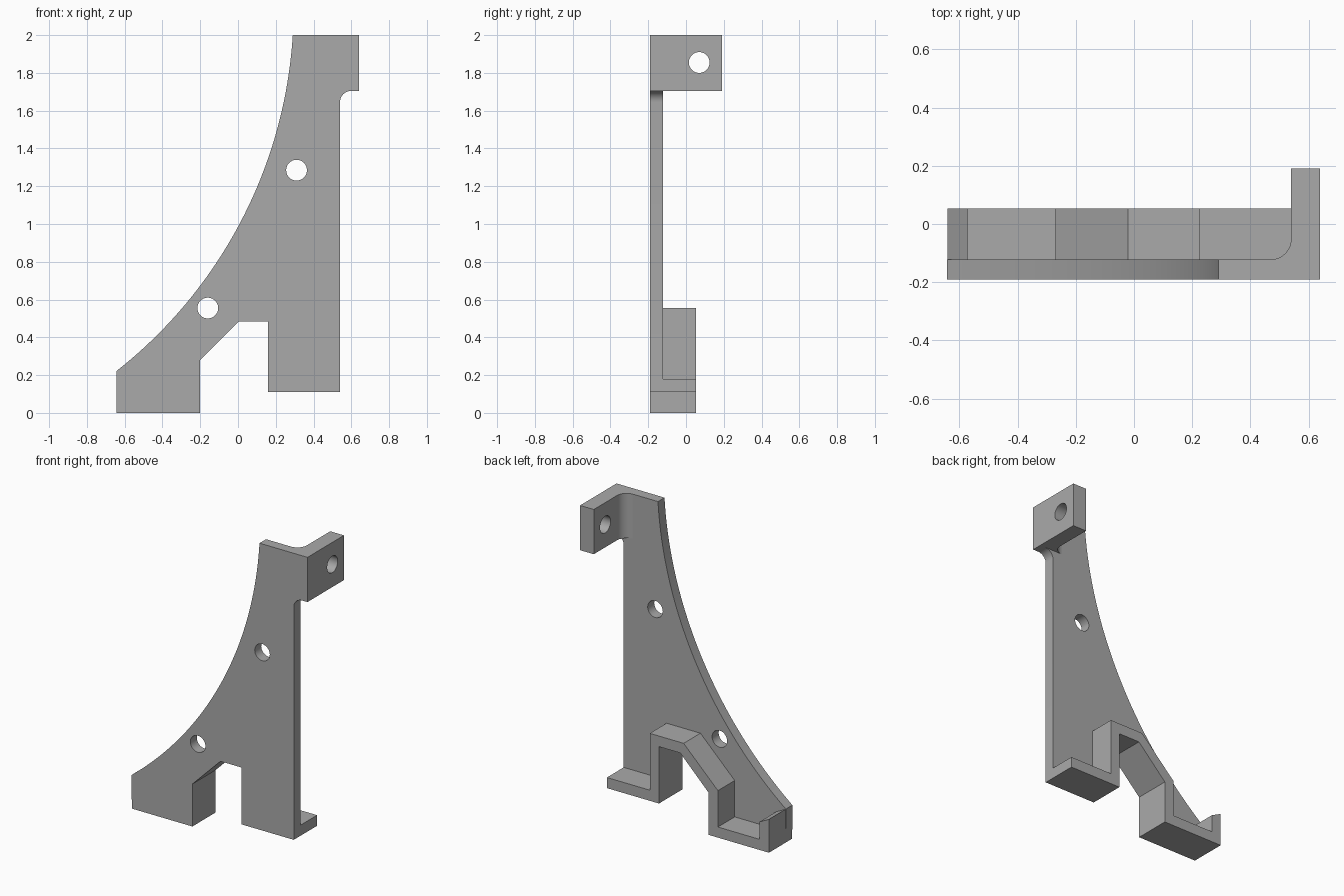
import bpy, bmesh, math
from mathutils import Vector

if "Cube" in bpy.data.objects:
    bpy.data.objects.remove(bpy.data.objects["Cube"], do_unlink=True)

grey = bpy.data.materials.new("plain grey")
grey.use_nodes = True
grey.diffuse_color = (0.4, 0.4, 0.4, 1)
grey.node_tree.nodes["Principled BSDF"].inputs["Base Color"].default_value = (0.4, 0.4, 0.4, 1)


def arc(cx, cy, r, start, end, steps):
    """Points along a circular arc, angles in radians."""
    return [(cx + r * math.cos(a), cy + r * math.sin(a))
            for a in (start + (end - start) * i / steps for i in range(steps + 1))]


def prism(name, profile, axis, low, high):
    """Extrude a closed 2D profile along the named axis."""
    def place(p, d):
        return {"x": (d, p[0], p[1]), "y": (p[0], d, p[1]), "z": (p[0], p[1], d)}[axis]
    bm = bmesh.new()
    face = bm.faces.new([bm.verts.new(place(p, low)) for p in profile])
    shift = Vector(place((0, 0), high - low))
    top = bmesh.ops.extrude_face_region(bm, geom=[face], use_keep_orig=True)
    bmesh.ops.translate(bm, vec=shift, verts=[v for v in top["geom"] if isinstance(v, bmesh.types.BMVert)])
    bmesh.ops.recalc_face_normals(bm, faces=bm.faces[:])
    mesh = bpy.data.meshes.new(name)
    bm.to_mesh(mesh)
    bm.free()
    mesh.materials.append(grey)
    obj = bpy.data.objects.new(name, mesh)
    bpy.context.collection.objects.link(obj)
    return obj


def activate(obj):
    bpy.ops.object.select_all(action="DESELECT")
    obj.select_set(True)
    bpy.context.view_layer.objects.active = obj


def drill(obj, axis, u, v, low, high):
    """Cut a round screw hole through a part."""
    cutter = prism("hole_cutter", arc(u, v, 0.055, 0, math.tau, 40)[:-1], axis, low, high)
    cutter.hide_render = True
    mod = obj.modifiers.new("hole", "BOOLEAN")
    mod.operation, mod.solver, mod.object = "DIFFERENCE", "EXACT", cutter
    activate(obj)
    bpy.ops.object.modifier_apply(modifier=mod.name)
    bpy.data.objects.remove(cutter, do_unlink=True)


FRONT, BACK, RIM, TAB = -0.19, -0.122, 0.053, 0.19
TAB_Z = 1.705

# Stepped underside shared by the plate and the flange
underside = [(-0.642, 0), (-0.2, 0), (-0.2, 0.28), (0.005, 0.485),
             (0.16, 0.485), (0.16, 0.11), (0.54, 0.11)]

# Flat plate with a sweeping concave side and a small fillet under the tab
cx, cz = -2.159, 2.151
sweep = arc(cx, cz, 2.4536, math.atan2(2 - cz, 0.29 - cx),
            math.atan2(0.22 - cz, -0.642 - cx), 48)
fillet = arc(0.6, TAB_Z - 0.06, 0.06, math.pi, math.pi / 2, 10)
plate = prism("plate", underside + fillet + [(0.64, TAB_Z), (0.64, 2)] + sweep, "y", FRONT, BACK)
drill(plate, "y", 0.31, 1.285, -0.4, 0.4)
drill(plate, "y", -0.16, 0.555, -0.4, 0.4)

# Stiffening flange following the underside, with a short upright end
inner = [(0.54, 0.18), (0.227, 0.18), (0.227, 0.555), (-0.02, 0.555),
         (-0.27, 0.31), (-0.27, 0.07), (-0.573, 0.07), (-0.573, 0.185), (-0.642, 0.22)]
flange = prism("flange", underside + inner, "y", BACK, RIM)

# Mounting tab with a rounded inner corner
corner = arc(0.47, BACK + 0.07, 0.07, -math.pi / 2, 0, 12)
tab = prism("mounting_tab", corner + [(0.54, TAB), (0.64, TAB), (0.64, BACK)], "z", TAB_Z, 2)
drill(tab, "x", 0.07, 1.855, 0.4, 0.8)

for part in (plate, flange, tab):
    activate(part)
    bpy.ops.object.shade_smooth_by_angle(angle=math.radians(25))
